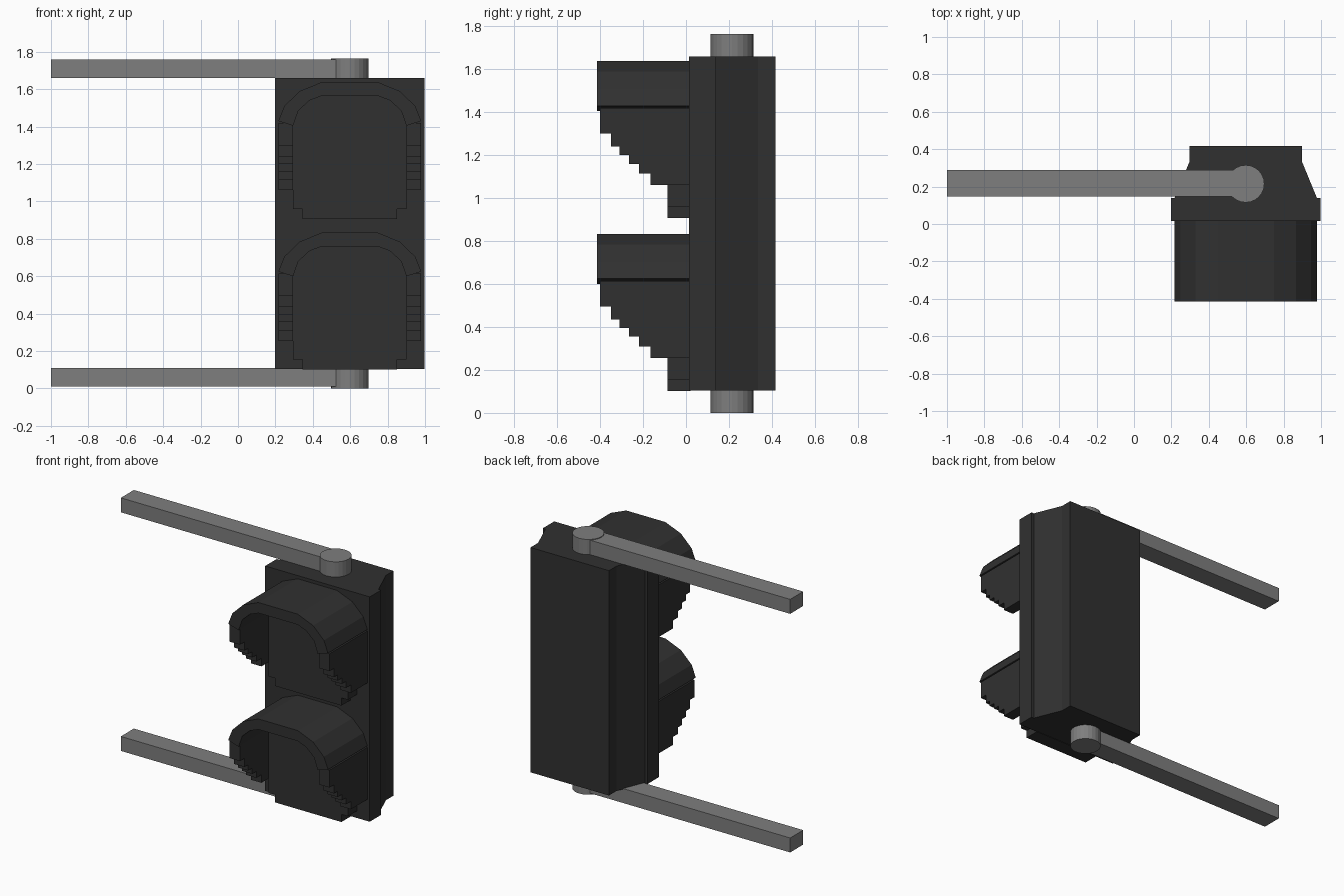
import bpy
import bmesh
from mathutils import Vector

if "Cube" in bpy.data.objects:
    bpy.data.objects.remove(bpy.data.objects["Cube"], do_unlink=True)

MID = 0.5975    # centre line of the signal housing
PITCH = 0.805   # height between the two lamps


def material(name, value):
    mat = bpy.data.materials.new(name)
    mat.use_nodes = True
    colour = (value, value, value, 1)
    mat.diffuse_color = colour
    mat.node_tree.nodes["Principled BSDF"].inputs["Base Color"].default_value = colour
    return mat


BLACK = material("housing black", 0.03)
GREY = material("bracket grey", 0.21)


def prism(name, outline, axis, lo, hi, mat):
    """Extrude a 2D outline along one axis; the outline uses the other two in order."""
    def place(point, depth):
        co = list(point)
        co.insert(axis, depth)
        return Vector(co)

    bm = bmesh.new()
    face = bm.faces.new([bm.verts.new(place(p, lo)) for p in outline])
    grown = bmesh.ops.extrude_face_region(bm, geom=[face])["geom"]
    move = place((0, 0), hi - lo)
    bmesh.ops.translate(bm, vec=move, verts=[v for v in grown if isinstance(v, bmesh.types.BMVert)])
    bmesh.ops.recalc_face_normals(bm, faces=bm.faces)
    mesh = bpy.data.meshes.new(name)
    bm.to_mesh(mesh)
    bm.free()
    mesh.materials.append(mat)
    obj = bpy.data.objects.new(name, mesh)
    bpy.context.collection.objects.link(obj)
    return obj


def mirrored(half):
    """Close a right-hand half outline across the centre line (offsets from it)."""
    return [(MID + x, v) for x, v in half] + [(MID - x, v) for x, v in reversed(half)]


# Housing: front plate and the tapered back shell
prism("front_plate", mirrored([(0.4, 0.015), (0.4, 0.14)]), 2, 0.105, 1.66, BLACK)
prism("back_shell", mirrored([(0.38, 0.14), (0.3, 0.335), (0.3, 0.417)]), 2, 0.105, 1.66, BLACK)

# Outlines shared by both lamps
outer = [(0.382, 1.43), (0.35, 1.51), (0.268, 1.59), (0.15, 1.638)]
inner = [(0.303, 1.405), (0.275, 1.485), (0.215, 1.54), (0.15, 1.565)]
lens = [(0.253, 0.907), (0.253, 0.96), (0.303, 0.96)] + inner

# Stepped lower edge of the visor cheeks: (front y, bottom z of that step)
steps = [(-0.165, 1.06), (-0.22, 1.115), (-0.265, 1.16),
         (-0.31, 1.20), (-0.35, 1.24), (-0.40, 1.30)]
cheek = [(0.015, 1.06)]
for i, (y, z) in enumerate(steps):
    if i:
        cheek.append((steps[i - 1][0], z))
    cheek.append((y, z))
cheek += [(-0.40, 1.42), (0.015, 1.42)]

for label, drop in (("upper", 0), ("lower", PITCH)):
    def lower(points):
        return [(a, z - drop) for a, z in points]

    # Lamp face
    prism(label + "_lamp_face", lower(mirrored(lens)), 1, -0.085, 0.02, BLACK)
    # Arched visor hood
    arch = mirrored(outer) + list(reversed(mirrored(inner)))
    prism(label + "_visor_hood", lower(arch), 1, -0.415, 0.02, BLACK)
    # Stepped visor cheeks
    for side, s in (("left", 1), ("right", -1)):
        prism(f"{label}_visor_cheek_{side}", lower(cheek), 0,
              MID + s * 0.303, MID + s * 0.382, BLACK)

# Mounting brackets above and below the housing
for label, base, arm_base in (("upper", 1.66, 1.66), ("lower", 0, 0.01)):
    bpy.ops.mesh.primitive_cylinder_add(vertices=24, radius=0.1, depth=0.105,
                                        location=(0.597, 0.215, base + 0.0525))
    pivot = bpy.context.object
    pivot.name = label + "_bracket_pivot"
    pivot.data.materials.append(GREY)
    bar = [(-1, 0.148), (0.56, 0.148), (0.56, 0.29), (-1, 0.29)]
    prism(label + "_bracket_arm", bar, 2, arm_base, arm_base + 0.1, GREY)
